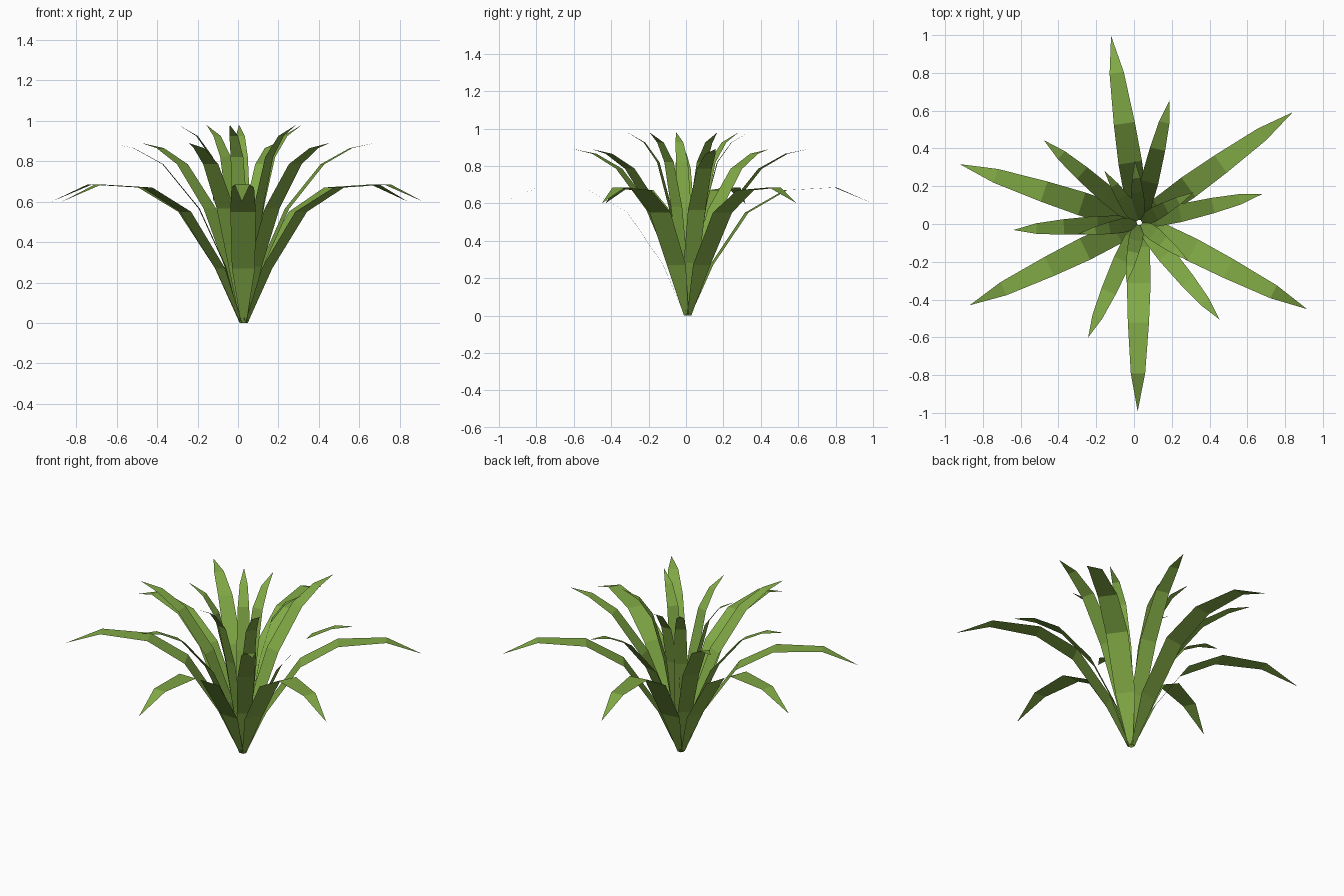
import bpy
from math import cos, sin, radians

if "Cube" in bpy.data.objects:
    bpy.data.objects.remove(bpy.data.objects["Cube"])

CENTRE = (0.028, 0.008)

green = bpy.data.materials.new("leaf_green")
green.diffuse_color = (0.22, 0.40, 0.06, 1)
green.use_nodes = True
green.node_tree.nodes["Principled BSDF"].inputs["Base Color"].default_value = green.diffuse_color


def leaf_ring(name, profile, angles):
    """Flat tapering leaves; profile rows are (radius, height, half width)."""
    verts, faces = [], []
    for a in angles:
        c, s = cos(radians(a)), sin(radians(a))
        first = len(verts)
        for r, z, w in profile:
            for side in ((-w, w) if w else (0,)):
                verts.append((CENTRE[0] + r * c - side * s,
                              CENTRE[1] + r * s + side * c, z))
        for i in range(len(profile) - 2):
            b = first + 2 * i
            faces.append((b, b + 2, b + 3, b + 1))
        b = first + 2 * (len(profile) - 2)
        faces.append((b, b + 2, b + 1))  # pointed tip
    mesh = bpy.data.meshes.new(name)
    mesh.from_pydata(verts, [], faces)
    mesh.materials.append(green)
    ob = bpy.data.objects.new(name, mesh)
    bpy.context.collection.objects.link(ob)
    return ob


# Long drooping leaves
leaf_ring("outer_leaves",
          [(0.015, 0, 0.014), (0.13, 0.27, 0.057), (0.32, 0.55, 0.063),
           (0.53, 0.67, 0.056), (0.80, 0.685, 0.038), (1.0, 0.60, 0)],
          [35.7, 98.6, 162, 206, 269.5, 332.7])

# Arching leaves
leaf_ring("middle_leaves",
          [(0.015, 0, 0.012), (0.09, 0.28, 0.042), (0.22, 0.565, 0.048),
           (0.40, 0.785, 0.041), (0.545, 0.865, 0.028), (0.667, 0.89, 0)],
          [13, 76, 139.2, 183.4, 246, 309.6])

# Upright centre leaves
leaf_ring("inner_leaves",
          [(0.013, 0, 0.01), (0.045, 0.28, 0.034), (0.095, 0.58, 0.038),
           (0.16, 0.82, 0.032), (0.235, 0.925, 0.022), (0.33, 0.98, 0)],
          [29, 94, 124, 190.6, 258, 322])
